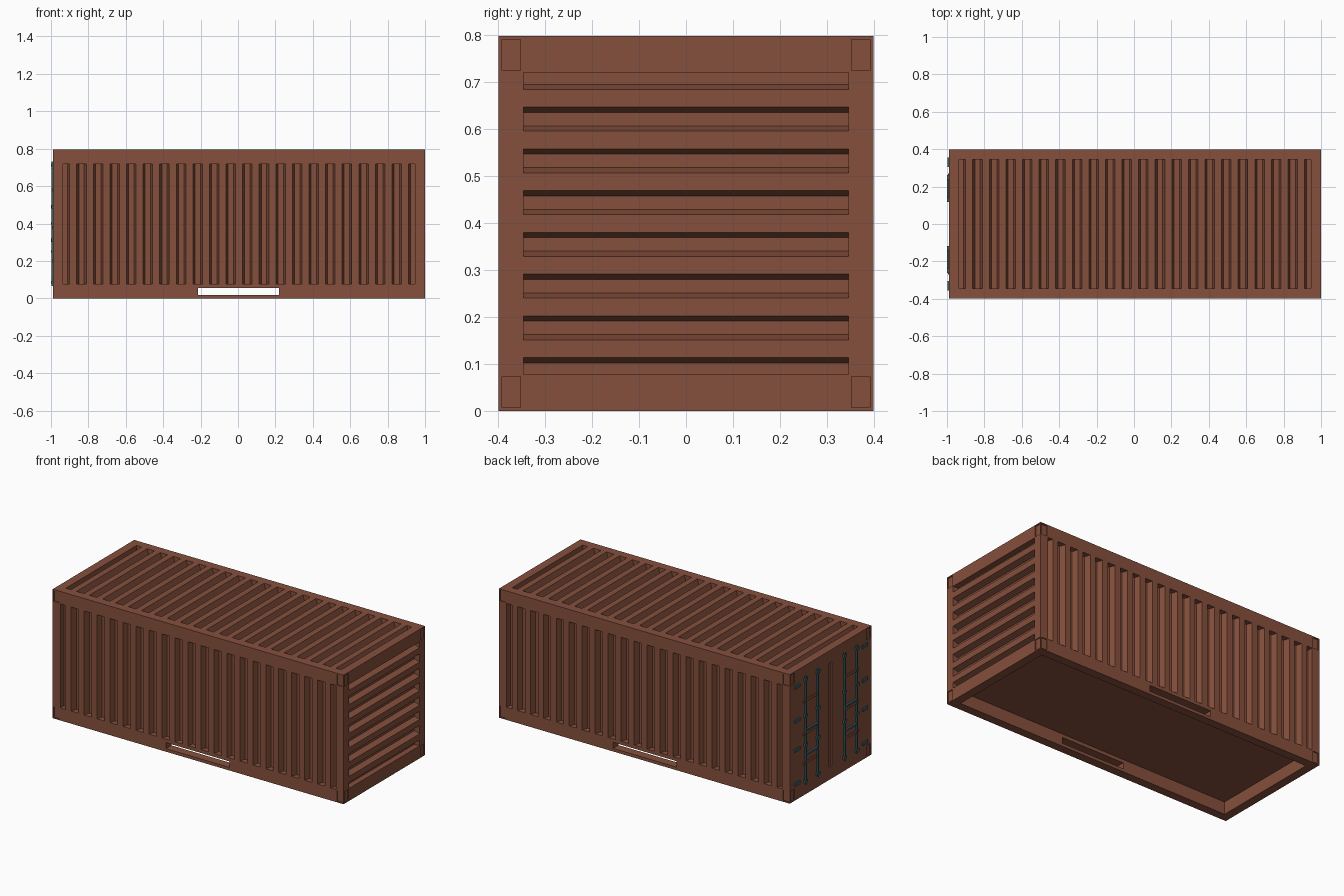
import bpy, bmesh
from mathutils import Vector

cube = bpy.data.objects.get("Cube")
if cube:
    bpy.data.objects.remove(cube, do_unlink=True)

X0, X1, W, H = -0.988, 1.0, 0.398, 0.797      # body extents
XC, FRAME = (X0 + X1) / 2, 0.053              # centre and frame width
PITCH, DEPTH = 0.0887, 0.035                  # corrugation spacing and depth


def material(name, rgb):
    m = bpy.data.materials.new(name)
    m.use_nodes = True
    m.diffuse_color = (*rgb, 1)
    m.node_tree.nodes["Principled BSDF"].inputs["Base Color"].default_value = (*rgb, 1)
    return m


rust = material("rust_brown", (0.235, 0.08, 0.046))
teal = material("dark_teal", (0.04, 0.12, 0.14))


def finish(name, bm, mat):
    bmesh.ops.recalc_face_normals(bm, faces=bm.faces)
    mesh = bpy.data.meshes.new(name)
    bm.to_mesh(mesh)
    bm.free()
    mesh.materials.append(mat)
    obj = bpy.data.objects.new(name, mesh)
    bpy.context.scene.collection.objects.link(obj)
    return obj


def add_box(bm, lo, hi):
    lo, hi = Vector(lo), Vector(hi)
    verts = bmesh.ops.create_cube(bm, size=1)["verts"]
    for v in verts:
        v.co = Vector(a * b for a, b in zip(v.co, hi - lo)) + (lo + hi) / 2


def add_prism(bm, profile, v0, v1, place):
    """Extrude a (u, depth) profile from v0 to v1, placed on one wall."""
    a = [bm.verts.new(place(u, v0, d)) for u, d in profile]
    b = [bm.verts.new(place(u, v1, d)) for u, d in profile]
    n = len(profile)
    bm.faces.new(a)
    bm.faces.new(b[::-1])
    for i in range(n):
        j = (i + 1) % n
        bm.faces.new((a[i], b[i], b[j], a[j]))


def add_grooves(bm, centre, half, count, v0, v1, place):
    """Row of trapezoid grooves, the outer ones clipped by the frame."""
    def clip(u):
        return min(max(u, centre - half), centre + half)
    for i in range(count):
        c = centre + (i - (count - 1) / 2) * PITCH
        l, r = clip(c - 0.0255), clip(c + 0.0255)
        fl, fr = clip(c - 0.0145), clip(c + 0.0145)
        add_prism(bm, [(l, -0.02), (l, 0), (fl, DEPTH), (fr, DEPTH), (r, 0), (r, -0.02)],
                  v0, v1, place)


def cut(obj, bm):
    cutter = finish("cutter", bm, rust)
    cutter.hide_render = True
    mod = obj.modifiers.new("cut", 'BOOLEAN')
    mod.operation, mod.solver, mod.object = 'DIFFERENCE', 'EXACT', cutter
    bpy.context.view_layer.objects.active = obj
    bpy.ops.object.modifier_apply(modifier=mod.name)
    bpy.data.objects.remove(cutter, do_unlink=True)


# Solid body
bm = bmesh.new()
add_box(bm, (X0, -W, 0), (X1, W, H))
body = finish("container_body", bm, rust)

# Corrugated walls, roof and closed end, plus the hollow underside
bm = bmesh.new()
half_x, half_z = (X1 - X0) / 2 - FRAME, 0.321
z0, z1 = H / 2 - half_z, H / 2 + half_z
add_grooves(bm, XC, half_x, 22, z0, z1, lambda u, v, d: (u, -W + d, v))
add_grooves(bm, XC, half_x, 22, z0, z1, lambda u, v, d: (u, W - d, v))
add_grooves(bm, XC, half_x, 22, FRAME - W, W - FRAME, lambda u, v, d: (u, v, H - d))
add_grooves(bm, H / 2, half_z, 8, FRAME - W, W - FRAME, lambda u, v, d: (X1 - d, v, u))
add_box(bm, (X0 + FRAME, FRAME - W, -0.05), (X1 - FRAME, W - FRAME, 0.077))

# Corner casting pockets on the sides and ends
INSET, SIZE, TALL, DEEP = 0.007, 0.046, 0.073, 0.006
for za, zb in ((INSET, TALL), (H - TALL, H - INSET)):
    for s in (-1, 1):
        ya, yb = sorted((s * (W - DEEP), s * (W + 0.02)))
        add_box(bm, (X0 + INSET, ya, za), (X0 + SIZE, yb, zb))
        add_box(bm, (X1 - SIZE, ya, za), (X1 - INSET, yb, zb))
        ya, yb = sorted((s * (W - SIZE), s * (W - INSET)))
        add_box(bm, (X0 - 0.02, ya, za), (X0 + DEEP, yb, zb))
        add_box(bm, (X1 - DEEP, ya, za), (X1 + 0.02, yb, zb))

# Gap between the two doors
add_box(bm, (X0 - 0.02, -0.014, z0), (X0 + 0.01, 0.014, z1))
cut(body, bm)

# Lifting slots through both bottom side rails
bm = bmesh.new()
add_box(bm, (-0.213, -W - 0.1, 0.019), (0.22, W + 0.1, 0.056))
cut(body, bm)

# Door hardware, the same on both leaves
for s, side in ((1, "left"), (-1, "right")):
    def plate(bm, ya, yb, za, zb, out):
        ya, yb = sorted((s * ya, s * yb))
        add_box(bm, (X0 - out, ya, za), (X0 + 0.002, yb, zb))

    bars = bmesh.new()
    for y in (0.13, 0.25):
        plate(bars, y - 0.005, y + 0.005, 0.067, 0.732, 0.01)
    finish(side + "_door_lock_bars", bars, teal)

    guides = bmesh.new()
    for y in (0.13, 0.25):
        for z in (0.085, 0.31, 0.49, 0.715):
            plate(guides, y - 0.013, y + 0.013, z - 0.009, z + 0.009, 0.012)
    finish(side + "_door_bar_guides", guides, teal)

    hinges = bmesh.new()
    for z in (0.1, 0.31, 0.49, 0.7):
        plate(hinges, 0.305, 0.355, z - 0.009, z + 0.009, 0.008)
    finish(side + "_door_hinges", hinges, teal)

    handles = bmesh.new()
    for z in (0.25, 0.4):
        plate(handles, 0.135, 0.245, z - 0.005, z + 0.005, 0.012)
    finish(side + "_door_handles", handles, teal)

    ribs = bmesh.new()
    for z in (0.2, 0.38, 0.58):
        plate(ribs, 0.14, 0.27, z - 0.008, z + 0.008, 0.006)
    finish(side + "_door_ribs", ribs, rust)
